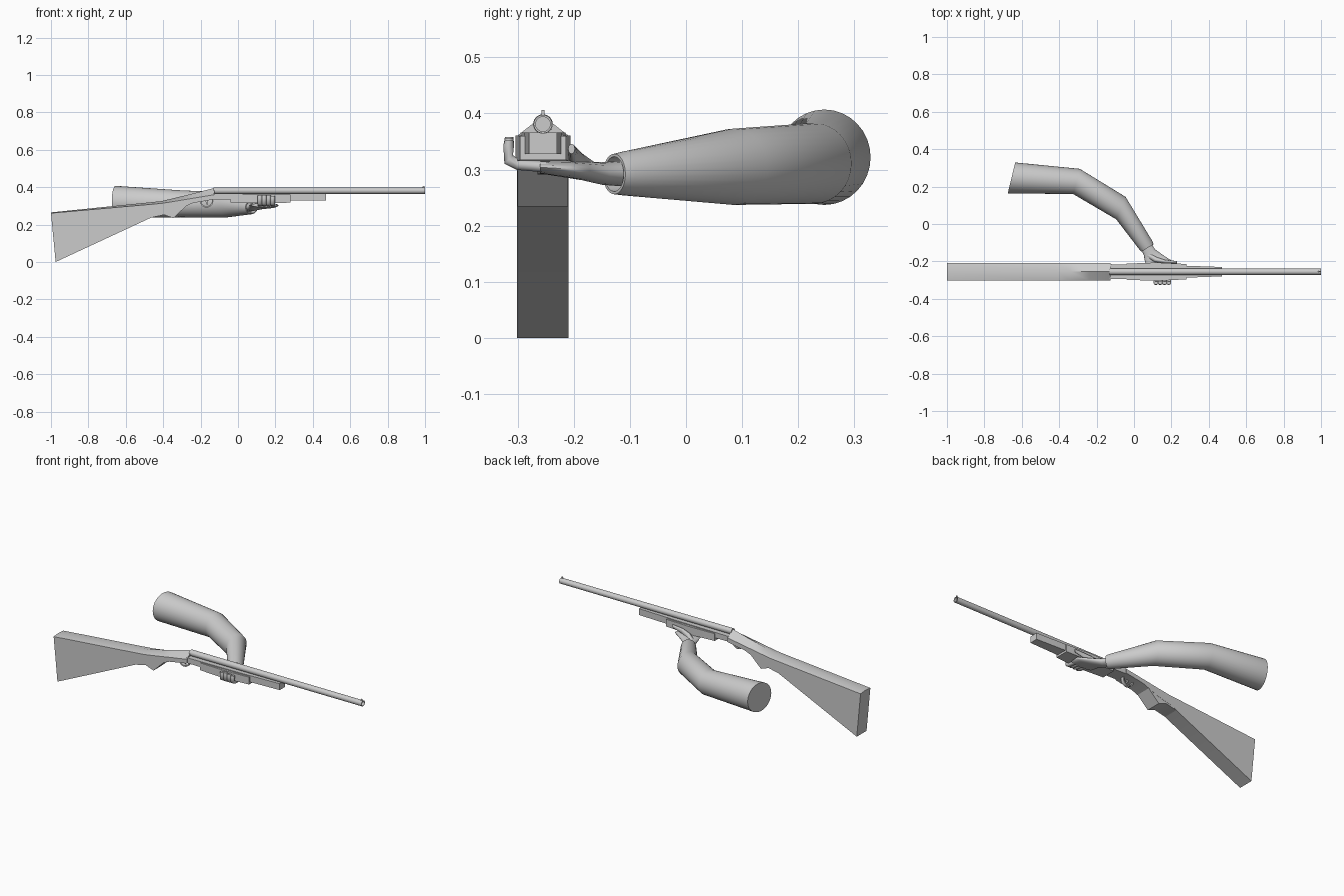
import bpy, bmesh, math
from mathutils import Vector

CY = -0.255  # gun centre line


def finish(name, bm, angle=40):
    bmesh.ops.recalc_face_normals(bm, faces=bm.faces)
    me = bpy.data.meshes.new(name)
    bm.to_mesh(me)
    bm.free()
    ob = bpy.data.objects.new(name, me)
    bpy.context.collection.objects.link(ob)
    bpy.ops.object.select_all(action='DESELECT')
    ob.select_set(True)
    bpy.context.view_layer.objects.active = ob
    bpy.ops.object.shade_smooth_by_angle(angle=math.radians(angle))
    return ob


def loft(name, rings, caps=True, angle=40):
    bm = bmesh.new()
    loops = [[bm.verts.new(p) for p in r] for r in rings]
    n = len(loops[0])
    for a, b in zip(loops, loops[1:]):
        for i in range(n):
            j = (i + 1) % n
            bm.faces.new((a[i], a[j], b[j], b[i]))
    if caps:
        bm.faces.new(loops[0])
        bm.faces.new(loops[-1])
    return finish(name, bm, angle)


def oval(c, u, v, n=24):
    c, u, v = Vector(c), Vector(u), Vector(v)
    return [c + u * math.cos(2 * math.pi * i / n) + v * math.sin(2 * math.pi * i / n)
            for i in range(n)]


def gun_section(xt, zt, xb, zb, w, ridge):
    """Five-sided section: flat bottom, upright sides, ridged top."""
    zs = zt - ridge
    return [(xb, CY - w, zb), (xb, CY + w, zb), (xt, CY + w, zs),
            (xt, CY, zt), (xt, CY - w, zs)]


# Stock: butt, wrist and ridged front end
loft("stock", [gun_section(*s) for s in [
    (-1.0, 0.265, -0.975, 0.0, 0.046, 0.004),
    (-0.41, 0.325, -0.43, 0.253, 0.046, 0.012),
    (-0.34, 0.342, -0.33, 0.278, 0.046, 0.018),
    (-0.24, 0.366, -0.24, 0.315, 0.046, 0.025),
    (-0.125, 0.396, -0.125, 0.335, 0.046, 0.036)]])

# Pistol grip wedge under the stock
wedge = [(-0.47, 0.236), (-0.345, 0.234), (-0.27, 0.306), (-0.38, 0.30)]
wedge.insert(1, (-0.395, 0.252))
loft("grip", [[(x, CY + s * 0.045, z) for x, z in wedge] for s in (-1, 1)])

# Trigger guard ring and trigger
guard = []
for i in range(25):
    a = 2 * math.pi * i / 24
    d = Vector((math.cos(a), 0, math.sin(a)))
    c = Vector((-0.168, CY, 0.327))
    guard.append([c + d * r + Vector((0, y, 0)) for r, y in
                  ((0.036, -0.010), (0.036, 0.010), (0.029, 0.010), (0.029, -0.010))])
loft("trigger_guard", guard, caps=False)
loft("trigger", [[(x, CY + s * 0.005, z) for x, z in
     ((-0.18, 0.335), (-0.165, 0.335), (-0.16, 0.308), (-0.166, 0.306))] for s in (-1, 1)])

# Barrel with hollow muzzle
loft("barrel", [oval((x, CY, 0.381), (0, r, 0), (0, 0, r)) for x, r in
     ((-0.13, 0.0175), (1.0, 0.0165), (1.0, 0.013), (0.94, 0.013))])
loft("front_sight", [[(x, CY + s * 0.0025, z) for x, z in
     ((0.98, 0.394), (0.996, 0.394), (0.996, 0.406), (0.99, 0.406))] for s in (-1, 1)])


def bar(name, stations):
    return loft(name, [[(x, CY - w, z0), (x, CY + w, z0), (x, CY + w, z1), (x, CY - w, z1)]
                       for x, w, z0, z1 in stations])


# Fore-end under the barrel and the sliding handguard
bar("fore_end", [(-0.13, 0.040, 0.335, 0.366), (0.22, 0.034, 0.328, 0.366),
                 (0.47, 0.025, 0.328, 0.366)])
bar("handguard", [(-0.04, 0.043, 0.317, 0.360), (0.12, 0.049, 0.314, 0.361),
                  (0.28, 0.041, 0.317, 0.360)])

# Sleeve: three tapering, bent segments with a recessed cuff
loft("sleeve", [oval(c, u, (0, 0, r), 32) for c, u, r in [
    ((-0.655, 0.2465, 0.322), (0.02, 0.0825, 0), 0.085),
    ((-0.3075, 0.2275, 0.311), (0.0175, 0.0675, 0), 0.072),
    ((-0.07, 0.085, 0.305), (0.025, 0.06, 0), 0.068),
    ((0.062, -0.112, 0.293), (0.036, 0.021, 0), 0.039),
    ((0.0725, -0.128, 0.292), (0.0325, 0.02, 0), 0.036),
    ((0.0725, -0.128, 0.292), (0.028, 0.017, 0), 0.031),
    ((0.055, -0.10, 0.293), (0.028, 0.017, 0), 0.031)]])

# Palm: wrist flattening out and passing under the handguard
loft("palm", [oval(c, u, v, 16) for c, u, v in [
    ((0.055, -0.10, 0.293), (0.026, 0.016, 0), (0, 0, 0.024)),
    ((0.082, -0.15, 0.293), (0.030, 0.015, 0), (0, 0, 0.020)),
    ((0.110, -0.185, 0.298), (0.052, 0.014, 0), (0, 0, 0.017)),
    ((0.140, -0.21, 0.301), (0.078, 0.004, 0), (0, 0, 0.016)),
    ((0.140, -0.26, 0.304), (0.070, 0, 0), (0, 0, 0.011))]], angle=60)

# Fingers: curl under the handguard and up the near side
for i in range(4):
    x = 0.117 + i * 0.023
    h = 0.358 - 0.003 * abs(i - 1)
    loft(f"finger_{i + 1}", [oval((x, y, z), (0.0125, 0, 0), (0, vy, vz), 10)
         for y, z, vy, vz in ((-0.245, 0.304, 0, 0.010), (-0.300, 0.309, 0.002, 0.010),
                              (-0.316, 0.318, 0.008, 0.008), (-0.316, 0.343, 0.010, 0),
                              (-0.315, h, 0.008, 0))], angle=60)

# Thumb: lies forward along the far side
loft("thumb", [oval(c, u, v, 12) for c, u, v in [
    ((0.075, -0.165, 0.298), (0.012, 0.012, 0), (0, 0, 0.014)),
    ((0.115, -0.190, 0.312), (0.006, 0.013, 0), (0, 0, 0.018)),
    ((0.165, -0.201, 0.326), (0, 0.009, 0), (0, 0, 0.016)),
    ((0.230, -0.204, 0.337), (0, 0.006, 0), (0, 0, 0.009))]], angle=60)
